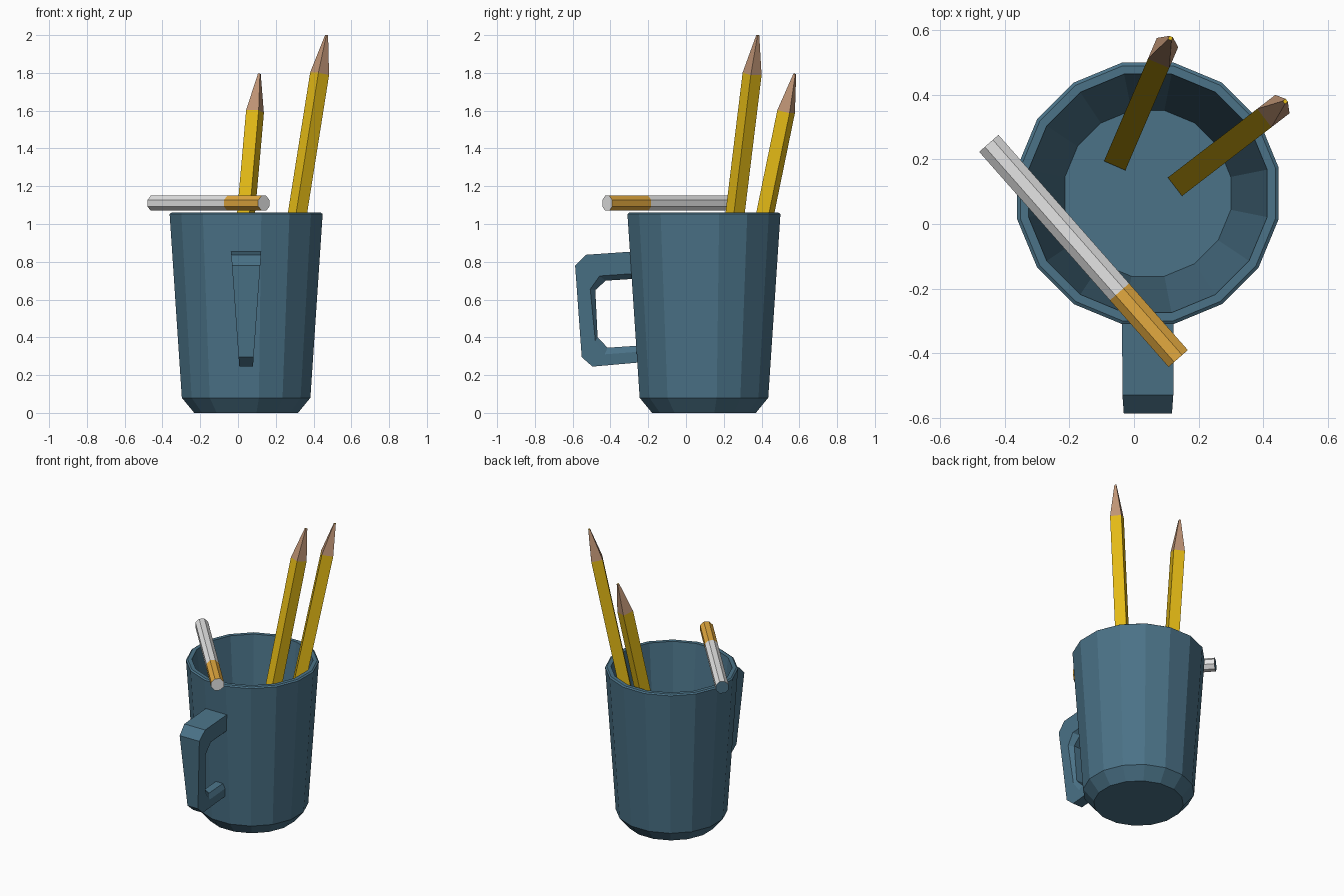
import bpy, bmesh, math
from mathutils import Vector

cube = bpy.data.objects.get("Cube")
if cube:
    bpy.data.objects.remove(cube, do_unlink=True)


def material(name, rgb):
    m = bpy.data.materials.new(name)
    m.use_nodes = True
    m.diffuse_color = (*rgb, 1)
    m.node_tree.nodes["Principled BSDF"].inputs["Base Color"].default_value = (*rgb, 1)
    return m


TEAL = material("teal", (0.069, 0.168, 0.242))
YELLOW = material("yellow", (0.79, 0.5, 0.008))
WOOD = material("bare wood", (0.52, 0.296, 0.178))
WHITE = material("white", (0.78, 0.78, 0.78))
ORANGE = material("orange", (0.77, 0.4, 0.05))

CX, CY = 0.043, 0.095


def ring(center, axis, radius, sides):
    """Polygon around an axis, with a flat side facing upward."""
    d = Vector(axis).normalized()
    u = Vector((0, 0, 1)).cross(d)
    u = u.normalized() if u.length > 1e-4 else Vector((1, 0, 0))
    v = d.cross(u)
    angles = [(i + 0.5) * math.tau / sides for i in range(sides)]
    return [Vector(center) + radius * (u * math.cos(a) + v * math.sin(a)) for a in angles]


def loft(name, rings, mats, bands=None, caps=(0, 0)):
    """Skin a row of rings; bands and caps give the material slots."""
    bm = bmesh.new()
    rows = [[bm.verts.new(p) for p in r] for r in rings]
    for k, (a, b) in enumerate(zip(rows, rows[1:])):
        for i in range(len(a)):
            j = (i + 1) % len(a)
            f = bm.faces.new((a[i], a[j], b[j], b[i]))
            f.material_index = bands[k] if bands else 0
    for row, slot in zip((rows[0], rows[-1]), caps):
        bm.faces.new(row).material_index = slot
    bmesh.ops.recalc_face_normals(bm, faces=bm.faces)
    mesh = bpy.data.meshes.new(name)
    bm.to_mesh(mesh)
    bm.free()
    for m in mats:
        mesh.materials.append(m)
    obj = bpy.data.objects.new(name, mesh)
    bpy.context.collection.objects.link(obj)
    return obj


# Cup: outer wall, rim, inner wall and floor as (radius, height)
cup_profile = [(0.28, 0), (0.347, 0.08), (0.413, 1.053), (0.403, 1.06),
               (0.377, 1.06), (0.262, 0.05)]
loft("cup", [ring((CX, CY, z), (0, 0, 1), r, 16) for r, z in cup_profile], [TEAL])

# Handle: outer edge, side edge and chamfered inner edge as (y, z)
stations = [
    ((-0.27, 0.855), (-0.27, 0.738), (-0.27, 0.71)),
    ((-0.53, 0.837), (-0.457, 0.725), (-0.425, 0.70)),
    ((-0.587, 0.78), (-0.507, 0.655), (-0.48, 0.65)),
    ((-0.552, 0.295), (-0.48, 0.38), (-0.468, 0.40)),
    ((-0.495, 0.245), (-0.43, 0.31), (-0.415, 0.345)),
    ((-0.235, 0.268), (-0.235, 0.325), (-0.235, 0.357)),
]


def handle_ring(points):
    half = [(0.038 + (z - 0.27) * 0.072) * s for (y, z), s in zip(points, (1, 1, 0.6))]
    right = [Vector((CX - h, y, z)) for h, (y, z) in zip(half, points)]
    left = [Vector((CX + h, y, z)) for h, (y, z) in zip(half, points)]
    return right + left[::-1]


loft("handle", [handle_ring(s) for s in stations], [TEAL])


# Square pencils leaning in the cup
def pencil(name, foot, shoulder, tip):
    axis = Vector(shoulder) - Vector(foot)
    rings = [ring(p, axis, r, 4) for p, r in ((foot, 0.051), (shoulder, 0.051), (tip, 0.008))]
    loft(name, rings, [YELLOW, WOOD], bands=(0, 1), caps=(0, 0))


pencil("tall_pencil", (0.155, 0.137, 0.05), (0.432, 0.35, 1.795), (0.469, 0.38, 2.0))
pencil("short_pencil", (-0.046, 0.213, 0.05), (0.09, 0.53, 1.595), (0.113, 0.576, 1.795))

# Pen lying across the rim, with an orange grip
back, front = Vector((-0.45, 0.25, 1.11)), Vector((0.137, -0.417, 1.11))
pen_rings = [ring(back.lerp(front, t), front - back, 0.043, 8) for t in (0, 0.69, 1)]
loft("pen", pen_rings, [WHITE, ORANGE, TEAL], bands=(0, 1), caps=(2, 0))
